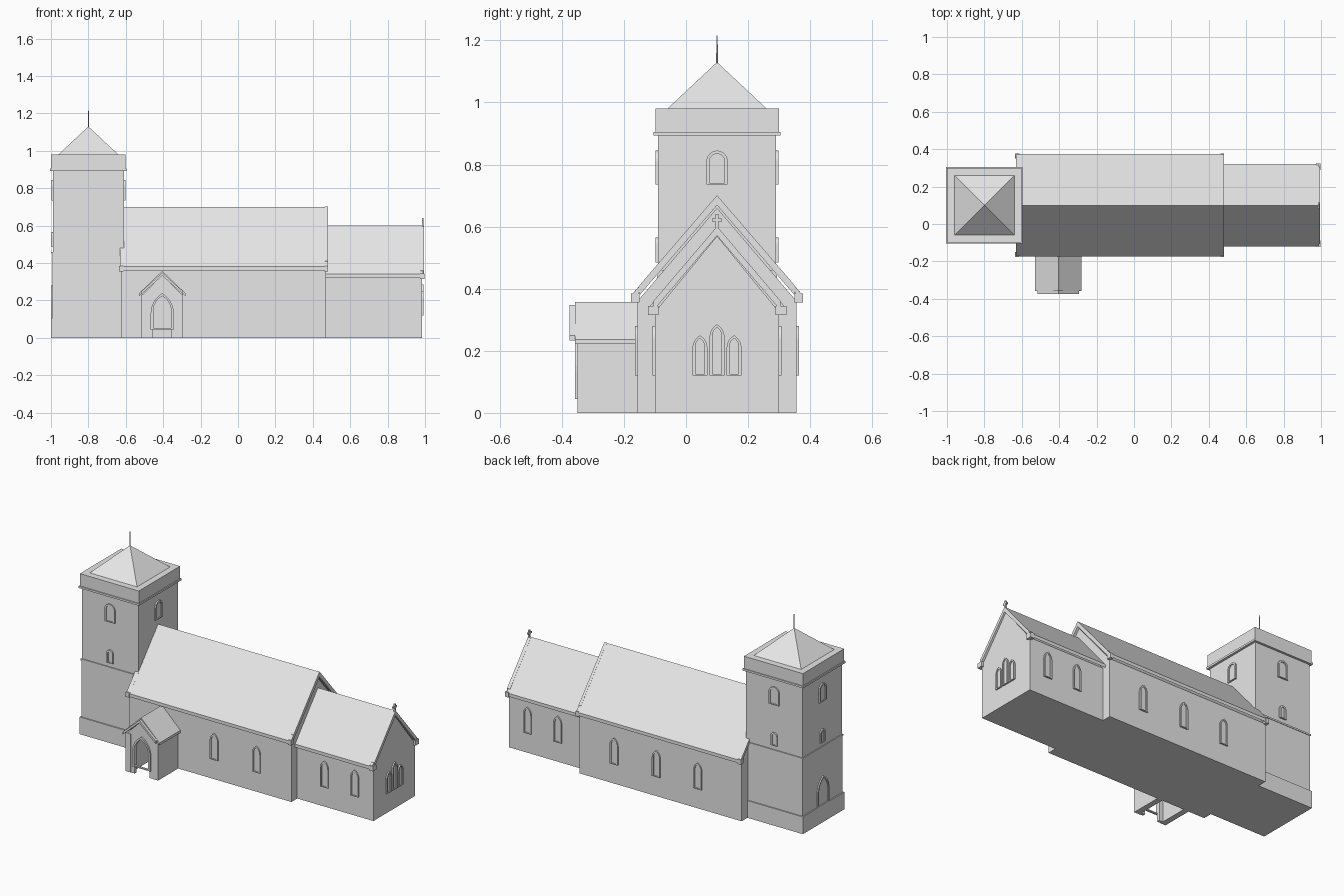
import bpy, bmesh, math
from mathutils import Matrix, Vector

if "Cube" in bpy.data.objects:
    bpy.data.objects.remove(bpy.data.objects["Cube"], do_unlink=True)

STONE = bpy.data.materials.new("pale_grey_stone")
STONE.use_nodes = True
STONE.diffuse_color = (0.8, 0.8, 0.8, 1)
STONE.node_tree.nodes["Principled BSDF"].inputs["Base Color"].default_value = (0.8, 0.8, 0.8, 1)

MID = 0.1      # y of the long axis
TOWER_X = -0.8
PORCH_X = -0.405


def finish(name, bm):
    bmesh.ops.recalc_face_normals(bm, faces=bm.faces)
    mesh = bpy.data.meshes.new(name)
    bm.to_mesh(mesh)
    bm.free()
    mesh.materials.append(STONE)
    obj = bpy.data.objects.new(name, mesh)
    bpy.context.collection.objects.link(obj)
    return obj


def box(name, x, y, z):
    """Box from (min, max) ranges."""
    bm = bmesh.new()
    bmesh.ops.create_cube(bm, size=1)
    for v in bm.verts:
        v.co = Vector([(r[0] + r[1]) / 2 + c * (r[1] - r[0]) for r, c in zip((x, y, z), v.co)])
    return finish(name, bm)


def square(name, half, z0, z1):
    """Square block around the tower axis."""
    return box(name, (TOWER_X - half, TOWER_X + half), (MID - half, MID + half), (z0, z1))


def placed(origin, facing):
    """Local u, depth, v frame whose -depth side looks along the facing angle (0 = front)."""
    return Matrix.Translation(origin) @ Matrix.Rotation(math.radians(facing), 4, "Z")


def prism(name, profile, d0, d1, matrix):
    """Extrude a (u, v) profile from depth d0 to d1."""
    bm = bmesh.new()
    face = bm.faces.new([bm.verts.new((u, d0, v)) for u, v in profile])
    out = bmesh.ops.extrude_face_region(bm, geom=[face])["geom"]
    for v in out:
        if isinstance(v, bmesh.types.BMVert):
            v.co.y = d1
    bmesh.ops.transform(bm, matrix=matrix, verts=bm.verts)
    return finish(name, bm)


def chevron(half, eave, ridge, thick):
    return [(-half, eave), (0, ridge), (half, eave),
            (half, eave - thick), (0, ridge - thick), (-half, eave - thick)]


def house(half, eave, ridge):
    return [(-half, 0), (half, 0), (half, eave), (0, ridge), (-half, eave)]


def arch(w, z0, z1, pointed=True, steps=6):
    """Arched outline, half width w, standing from z0 to the crown z1."""
    r, end = (2 * w, math.pi / 3) if pointed else (w, math.pi / 2)
    spring = z1 - r * math.sin(end)
    right = [(w - r + r * math.cos(end * i / steps), spring + r * math.sin(end * i / steps))
             for i in range(steps + 1)]
    left = [(-u, v) for u, v in reversed(right[:-1])]
    return [(w, z0)] + right + left + [(-w, z0)]


def arch_frame(name, w, z0, z1, matrix, rim=0.01, out=0.008, pointed=True):
    """Raised surround following the arched outline."""
    outer = arch(w, z0, z1, pointed)
    inner = arch(w - rim, z0 + rim / 2, z1 - rim, pointed)
    bm = bmesh.new()
    rings = [[bm.verts.new((u, d, v)) for u, v in p]
             for p, d in ((outer, 0.004), (outer, -out), (inner, -out), (inner, 0.004))]
    n = len(outer)
    for a, b in zip(rings, rings[1:] + rings[:1]):
        for i in range(n):
            j = (i + 1) % n
            bm.faces.new((a[i], a[j], b[j], b[i]))
    bmesh.ops.transform(bm, matrix=matrix, verts=bm.verts)
    return finish(name, bm)


def window(name, w, z0, z1, origin, facing, pointed=True):
    m = placed(origin, facing)
    arch_frame(name + "_surround", w, z0, z1, m, pointed=pointed)
    prism(name + "_pane", arch(w - 0.008, z0 + 0.004, z1 - 0.008, pointed), 0.002, -0.002, m)


# Tower: plinth, two stages, string courses, parapet
square("tower_plinth", 0.2, 0, 0.105)
square("tower_lower_stage", 0.193, 0.105, 0.455)
square("tower_string_course", 0.196, 0.45, 0.46)
square("tower_upper_stage", 0.19, 0.455, 0.9)
square("parapet_string_course", 0.204, 0.893, 0.905)
square("tower_parapet", 0.199, 0.9, 0.98)

# Pyramid cap and finial rod
bm = bmesh.new()
bmesh.ops.create_cone(bm, cap_ends=True, segments=4, radius1=0.16 * math.sqrt(2), radius2=0, depth=0.15,
                      matrix=Matrix.Translation((TOWER_X, MID, 1.055)) @ Matrix.Rotation(math.pi / 4, 4, "Z"))
finish("tower_cap", bm)
bm = bmesh.new()
bmesh.ops.create_cone(bm, cap_ends=True, segments=8, radius1=0.003, radius2=0.002, depth=0.1,
                      matrix=Matrix.Translation((TOWER_X, MID, 1.165)))
finish("cap_rod", bm)

# Tower openings on each side
for facing, side in ((0, "front"), (90, "east"), (180, "back"), (270, "west")):
    a = math.radians(facing)
    at = (TOWER_X + 0.19 * math.sin(a), MID - 0.19 * math.cos(a), 0)
    window("belfry_window_" + side, 0.034, 0.735, 0.845, at, facing, pointed=False)
    if side != "east":
        window("stair_window_" + side, 0.022, 0.485, 0.565, at, facing, pointed=False)
window("west_door", 0.056, 0.105, 0.28, (TOWER_X - 0.193, MID, 0), 270)

# Nave and chancel; profiles run along x (depth points to -x)
AXIS = placed((0, MID, 0), 90)
prism("nave_walls", house(0.256, 0.36, 0.66), 0.625, -0.47, AXIS)
prism("nave_roof", chevron(0.275, 0.38, 0.7, 0.02), 0.61, -0.48, AXIS)
prism("nave_west_verge", chevron(0.272, 0.384, 0.7, 0.026), 0.632, 0.608, AXIS)
prism("nave_east_verge", chevron(0.25, 0.411, 0.701, 0.032), -0.465, -0.481, AXIS)
prism("chancel_walls", house(0.2, 0.325, 0.57), -0.46, -0.985, AXIS)
prism("chancel_roof", chevron(0.22, 0.34, 0.6, 0.02), -0.46, -0.99, AXIS)
prism("chancel_verge", chevron(0.205, 0.36, 0.601, 0.03), -0.975, -0.995, AXIS)

# Kneeler stones under the verges
for s, side in ((-1, "front"), (1, "back")):
    for name, x, y0, y1, z in (("nave_west", (-0.635, -0.613), 0.25, 0.277, (0.355, 0.385)),
                               ("nave_east", (0.463, 0.482), 0.25, 0.277, (0.355, 0.385)),
                               ("chancel", (0.972, 0.998), 0.188, 0.223, (0.315, 0.345))):
        box(name + "_kneeler_" + side, x, sorted((MID + s * y0, MID + s * y1)), z)

# Side windows
for facing, s, side in ((0, -1, "front"), (180, 1, "back")):
    for i, x in enumerate((-0.33, -0.05, 0.235)):
        if side == "back" or i:
            window(f"nave_window_{side}_{i}", 0.027, 0.12, 0.28, (x, MID + s * 0.256, 0), facing)
    for i, x in enumerate((0.655, 0.86)):
        window(f"chancel_window_{side}_{i}", 0.027, 0.12, 0.28, (x, MID + s * 0.2, 0), facing)

# Triple east window
for i, top in ((-1, 0.25), (0, 0.285), (1, 0.25)):
    window(f"east_lancet_{i + 1}", 0.024, 0.12, top, (0.985, MID + i * 0.055, 0), 90)

# Gable cross
box("cross_stem", (0.983, 0.993), (MID - 0.005, MID + 0.005), (0.595, 0.64))
box("cross_arms", (0.983, 0.993), (MID - 0.016, MID + 0.016), (0.617, 0.627))

# Porch: side walls, arched front, roof and bargeboard
PORCH = placed((PORCH_X, 0, 0), 0)
for s, side in ((-1, "west"), (1, "east")):
    box("porch_wall_" + side, sorted((PORCH_X + s * 0.075, PORCH_X + s * 0.11)), (-0.35, -0.15), (0, 0.235))
opening = arch(0.05, 0, 0.225)
front = [(0.08, 0), (0.08, 0.235), (0.1, 0.235), (0, 0.335), (-0.1, 0.235), (-0.08, 0.235), (-0.08, 0)]
prism("porch_front", opening + front[::-1], -0.33, -0.348, PORCH)
arch_frame("porch_arch_surround", 0.062, 0.045, 0.238, placed((PORCH_X, -0.348, 0), 0), rim=0.014, out=0.009)
prism("porch_roof", chevron(0.125, 0.237, 0.358, 0.015), -0.15, -0.358, PORCH)
prism("porch_bargeboard", chevron(0.11, 0.25, 0.348, 0.016), -0.35, -0.375, PORCH)
window("nave_door", 0.05, 0.01, 0.22, (PORCH_X, MID - 0.256, 0), 0)
